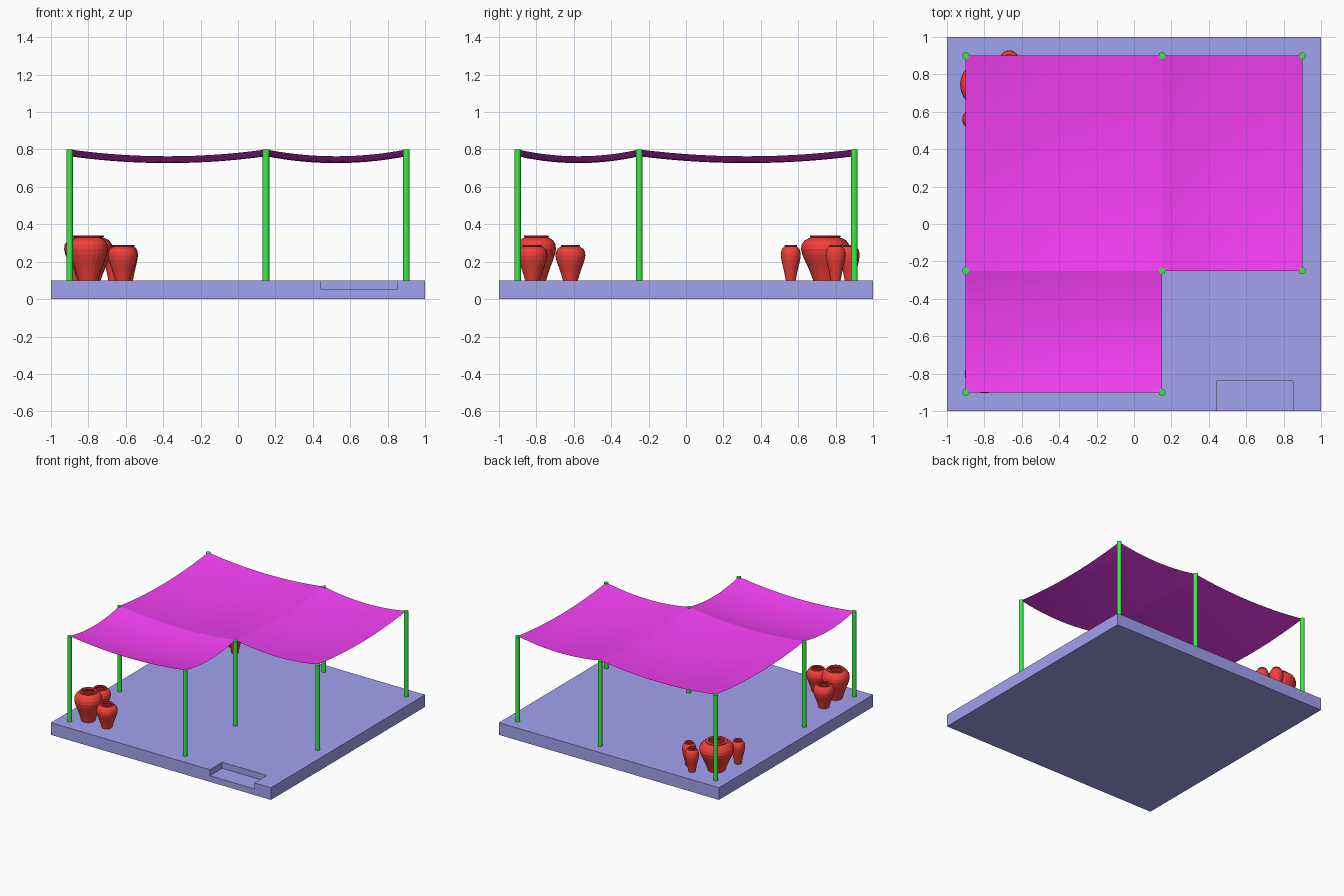
import bpy, bmesh, math

if "Cube" in bpy.data.objects:
    bpy.data.objects.remove(bpy.data.objects["Cube"])


def material(name, rgb):
    m = bpy.data.materials.new(name)
    m.diffuse_color = (*rgb, 1)
    m.use_nodes = True
    m.node_tree.nodes["Principled BSDF"].inputs["Base Color"].default_value = m.diffuse_color
    return m


BLUE = material("blue", (0.36, 0.36, 0.87))
GREEN = material("green", (0.04, 0.85, 0.06))
MAGENTA = material("magenta", (0.92, 0.05, 0.92))
RED = material("red", (0.9, 0.05, 0.04))


def make_mesh(name, verts, faces, mat):
    me = bpy.data.meshes.new(name)
    me.from_pydata(verts, [], faces)
    me.materials.append(mat)
    ob = bpy.data.objects.new(name, me)
    bpy.context.collection.objects.link(ob)
    return ob


def box(name, lo, hi, mat):
    bpy.ops.mesh.primitive_cube_add(size=1, location=[(a + b) / 2 for a, b in zip(lo, hi)])
    ob = bpy.context.object
    ob.name = name
    ob.scale = [b - a for a, b in zip(lo, hi)]
    bpy.ops.object.transform_apply(location=False, rotation=False, scale=True)
    ob.data.materials.append(mat)
    return ob


# Floor slab with a recessed entrance step
floor = box("floor", (-1, -1, 0), (1, 1, 0.1), BLUE)
cutter = box("step_cutter", (0.445, -1.1, 0.05), (0.85, -0.84, 0.2), BLUE)
cutter.hide_render = True
cutter.display_type = 'WIRE'
cut = floor.modifiers.new("step", 'BOOLEAN')
cut.operation = 'DIFFERENCE'
cut.object = cutter

# Posts on an L-shaped layout
X = (-0.9, 0.15, 0.9)
Y = (-0.9, -0.25, 0.9)
for i, x in enumerate(X):
    for j, y in enumerate(Y):
        if (i, j) == (2, 0):
            continue
        bpy.ops.mesh.primitive_cylinder_add(vertices=16, radius=0.018, depth=0.7,
                                            location=(x, y, 0.45))
        post = bpy.context.object
        post.name = f"post_{i}_{j}"
        post.data.materials.append(GREEN)
        bpy.ops.object.shade_smooth_by_angle()


# Sagging canopy panels
def canopy(name, x0, x1, y0, y1, n=14, sag=0.0365):
    verts = []
    for j in range(n + 1):
        for i in range(n + 1):
            u, v = i / n, j / n
            z = 0.8 - 4 * sag * (u * (1 - u) + v * (1 - v))
            verts.append((x0 + (x1 - x0) * u, y0 + (y1 - y0) * v, z))
    w = n + 1
    faces = [(j * w + i, j * w + i + 1, (j + 1) * w + i + 1, (j + 1) * w + i)
             for j in range(n) for i in range(n)]
    ob = make_mesh(name, verts, faces, MAGENTA)
    ob.data.polygons.foreach_set("use_smooth", [True] * len(faces))


canopy("canopy_front", X[0], X[1], Y[0], Y[1])
canopy("canopy_back_left", X[0], X[1], Y[1], Y[2])
canopy("canopy_back_right", X[1], X[2], Y[1], Y[2])

# Pot profile: (radius, height) fractions, outside up, then inside down
PROFILE = [(0, 0), (0.5, 0), (0.58, 0.12), (0.7, 0.28), (0.84, 0.44), (0.95, 0.58),
           (1, 0.7), (0.97, 0.8), (0.86, 0.89), (0.66, 0.945), (0.58, 0.955),
           (0.63, 0.965), (0.64, 0.99), (0.61, 1), (0.47, 1), (0.45, 0.95),
           (0.75, 0.86), (0.86, 0.7), (0.6, 0.3), (0, 0.06)]


def pot(name, x, y, r, h, n=24):
    bm = bmesh.new()
    vs = [bm.verts.new((a * r, 0, b * h)) for a, b in PROFILE]
    es = [bm.edges.new(p) for p in zip(vs, vs[1:])]
    bmesh.ops.spin(bm, geom=vs + es, cent=(0, 0, 0), axis=(0, 0, 1),
                   angle=2 * math.pi, steps=n)
    bmesh.ops.remove_doubles(bm, verts=bm.verts, dist=1e-5)
    bmesh.ops.recalc_face_normals(bm, faces=bm.faces)
    ob = make_mesh(name, [], [], RED)
    bm.to_mesh(ob.data)
    bm.free()
    ob.location = (x, y, 0.1)


# Front-left pots
pot("front_large_pot", -0.80, -0.80, 0.105, 0.24)
pot("front_small_pot_a", -0.617, -0.82, 0.08, 0.19)
pot("front_small_pot_b", -0.82, -0.618, 0.08, 0.19)
# Back-left pots
pot("back_large_pot", -0.80, 0.745, 0.13, 0.24)
for k, (x, y) in enumerate([(-0.865, 0.56), (-0.667, 0.875), (-0.588, 0.80)]):
    pot(f"back_slim_pot_{k}", x, y, 0.053, 0.19)
